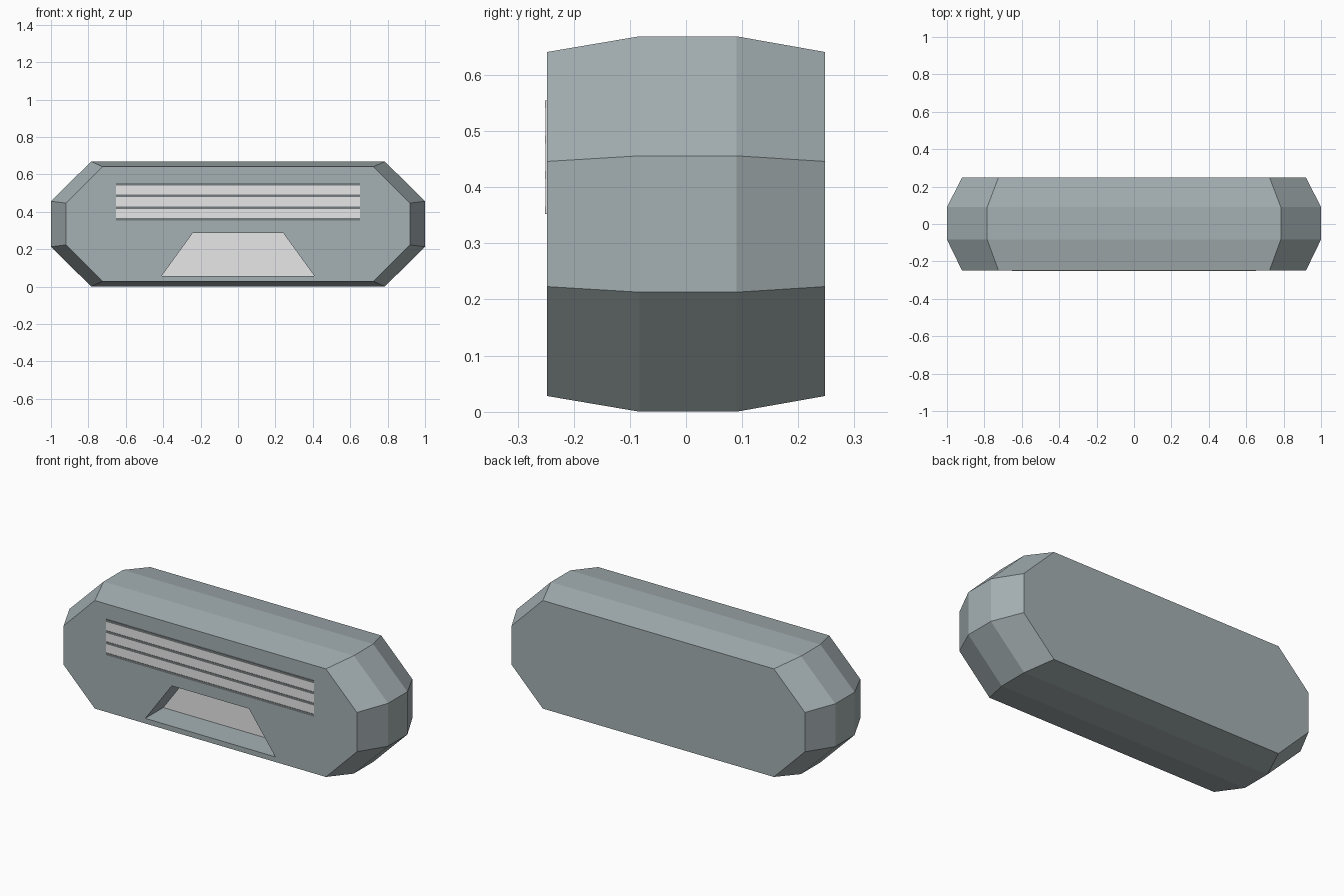
import bpy
import bmesh

if "Cube" in bpy.data.objects:
    bpy.data.objects.remove(bpy.data.objects["Cube"])


def material(name, rgb):
    m = bpy.data.materials.new(name)
    m.diffuse_color = (*rgb, 1)
    return m


GREY = material("blue grey shell", (0.376, 0.434, 0.451))
LIGHT = material("light grey", (0.6, 0.6, 0.6))
LIGHT.diffuse_color = (0.8, 0.8, 0.8, 1)
DARK = material("dark grey trim", (0.18, 0.2, 0.21))


def loft(name, sections, mat):
    """Join (y, [(x, z), ...]) outlines into a closed solid."""
    bm = bmesh.new()
    rings = [[bm.verts.new((x, y, z)) for x, z in pts] for y, pts in sections]
    n = len(rings[0])
    for a, b in zip(rings, rings[1:]):
        for i in range(n):
            j = (i + 1) % n
            bm.faces.new((a[i], a[j], b[j], b[i]))
    bm.faces.new(rings[0])
    bm.faces.new(rings[-1])
    bmesh.ops.recalc_face_normals(bm, faces=bm.faces)
    mesh = bpy.data.meshes.new(name)
    bm.to_mesh(mesh)
    bm.free()
    mesh.materials.append(mat)
    ob = bpy.data.objects.new(name, mesh)
    bpy.context.collection.objects.link(ob)
    return ob


def mirrored(half):
    """Complete a right-hand outline (bottom to top) with its left half."""
    return half + [(-x, z) for x, z in reversed(half)]


# Shell: octagonal outline, stepped in towards front and back
outer = mirrored([(0.785, 0.0), (1.0, 0.213), (1.0, 0.456), (0.785, 0.669)])
inner = mirrored([(0.725, 0.028), (0.92, 0.223), (0.92, 0.446), (0.725, 0.641)])
body = loft("body", [(-0.248, inner), (-0.083, outer),
                     (0.09, outer), (0.248, inner)], GREY)

# Trapezoid recess in the front, with a light back panel
trapezoid = mirrored([(0.408, 0.057), (0.242, 0.286)])
cutter = loft("recess_cutter", [(-0.35, trapezoid), (-0.083, trapezoid)], GREY)
cutter.hide_render = True
mod = body.modifiers.new("recess", "BOOLEAN")
mod.operation = "DIFFERENCE"
mod.solver = "EXACT"
mod.object = cutter
bpy.context.view_layer.objects.active = body
bpy.ops.object.modifier_apply(modifier="recess")
bpy.data.objects.remove(cutter)
loft("recess_panel", [(-0.087, trapezoid), (-0.083, trapezoid)], LIGHT)


# Grille: light panel crossed by four dark strips
def bar(name, z0, z1, front, mat):
    pts = mirrored([(0.652, z0), (0.652, z1)])
    loft(name, [(front, pts), (-0.247, pts)], mat)


bar("grille_panel", 0.352, 0.555, -0.25, LIGHT)
for i in range(4):
    z = 0.352 + i * 0.063
    bar(f"grille_strip_{i + 1}", z, z + 0.014, -0.2515, DARK)

for m in bpy.data.materials:
    if m.users and not m.is_grease_pencil:
        m.use_nodes = True
        m.node_tree.nodes["Principled BSDF"].inputs["Base Color"].default_value = m.diffuse_color
